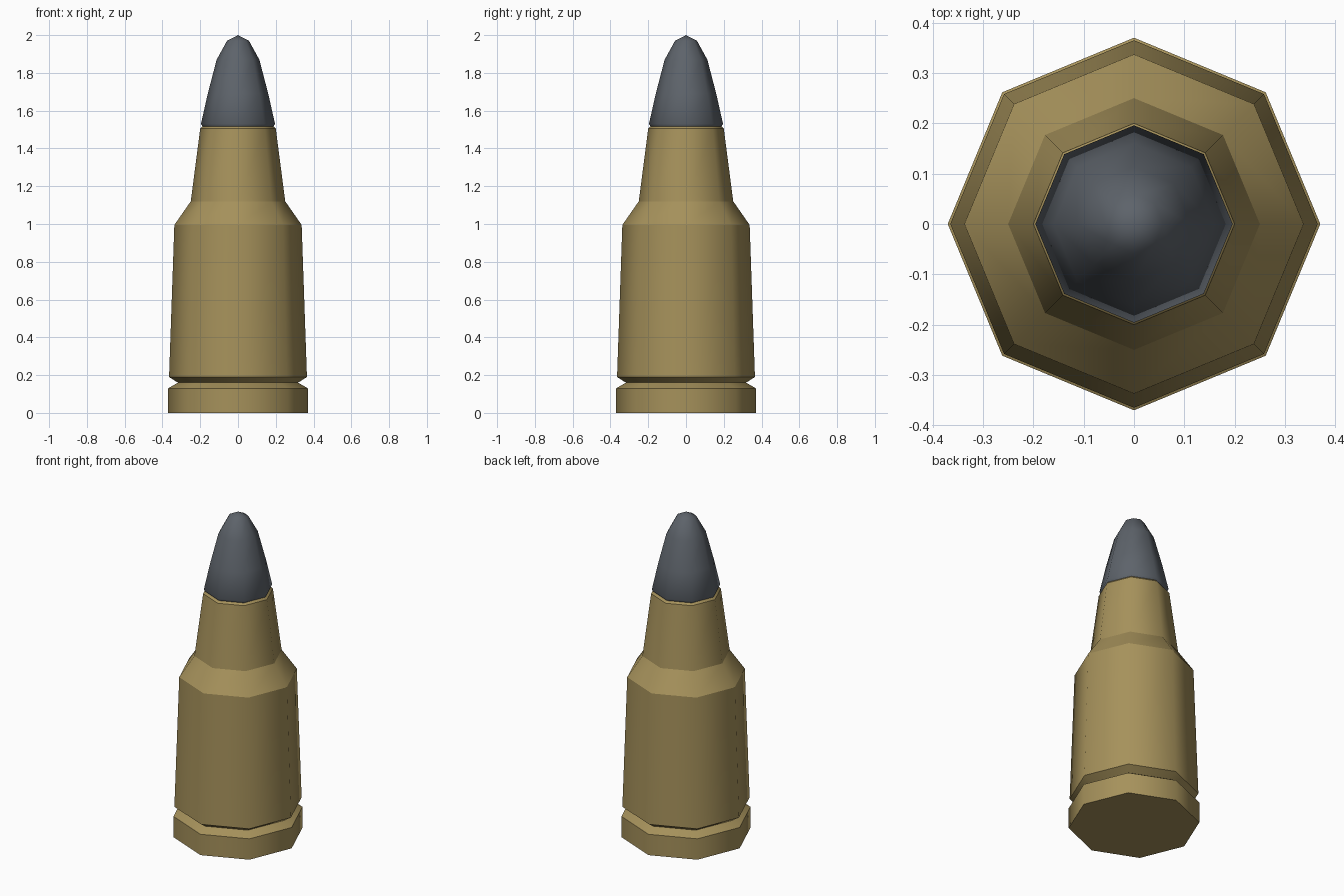
import bpy, bmesh, math

if "Cube" in bpy.data.objects:
    bpy.data.objects.remove(bpy.data.objects["Cube"])


def material(name, rgb):
    m = bpy.data.materials.new(name)
    m.diffuse_color = (*rgb, 1)
    m.use_nodes = True
    m.node_tree.nodes["Principled BSDF"].inputs["Base Color"].default_value = m.diffuse_color
    return m


def lathe(name, profile, mat, sharp_rings, sides=8):
    """Revolve (radius, height) points; radius 0 makes a pole."""
    bm = bmesh.new()
    rings = []
    for r, z in profile:
        if r == 0:
            rings.append([bm.verts.new((0, 0, z))] * sides)
        else:
            rings.append([bm.verts.new((r * math.cos(2 * math.pi * i / sides),
                                        r * math.sin(2 * math.pi * i / sides), z))
                          for i in range(sides)])
    for a, b in zip(rings, rings[1:]):
        for i in range(sides):
            j = (i + 1) % sides
            quad = list(dict.fromkeys((a[i], a[j], b[j], b[i])))
            bm.faces.new(quad).smooth = True
    # flat cap where the profile is open at the bottom
    if profile[0][0] > 0:
        bm.faces.new(rings[0][::-1])
    if profile[-1][0] > 0:
        bm.faces.new(rings[-1])
    # crisp horizontal rings, soft around the axis
    if sharp_rings:
        for e in bm.edges:
            if abs(e.verts[0].co.z - e.verts[1].co.z) < 1e-5:
                e.smooth = False
    bmesh.ops.recalc_face_normals(bm, faces=bm.faces)
    me = bpy.data.meshes.new(name)
    bm.to_mesh(me)
    bm.free()
    me.materials.append(mat)
    ob = bpy.data.objects.new(name, me)
    bpy.context.collection.objects.link(ob)
    return ob


brass = material("brass", (0.38, 0.285, 0.105))
lead = material("dark_grey_metal", (0.11, 0.125, 0.145))

# Case: rim, extractor groove, body, shoulder, neck
lathe("case", [(0.37, 0), (0.37, 0.13), (0.318, 0.16), (0.365, 0.19),
               (0.337, 0.995), (0.25, 1.12), (0.2, 1.505), (0.187, 1.518)],
      brass, True)

# Bullet tip: rounded ogive
lathe("bullet_tip", [(0.187, 1.515), (0.196, 1.53), (0.16, 1.69), (0.113, 1.87),
                     (0.058, 1.97), (0, 2.0)], lead, False)
